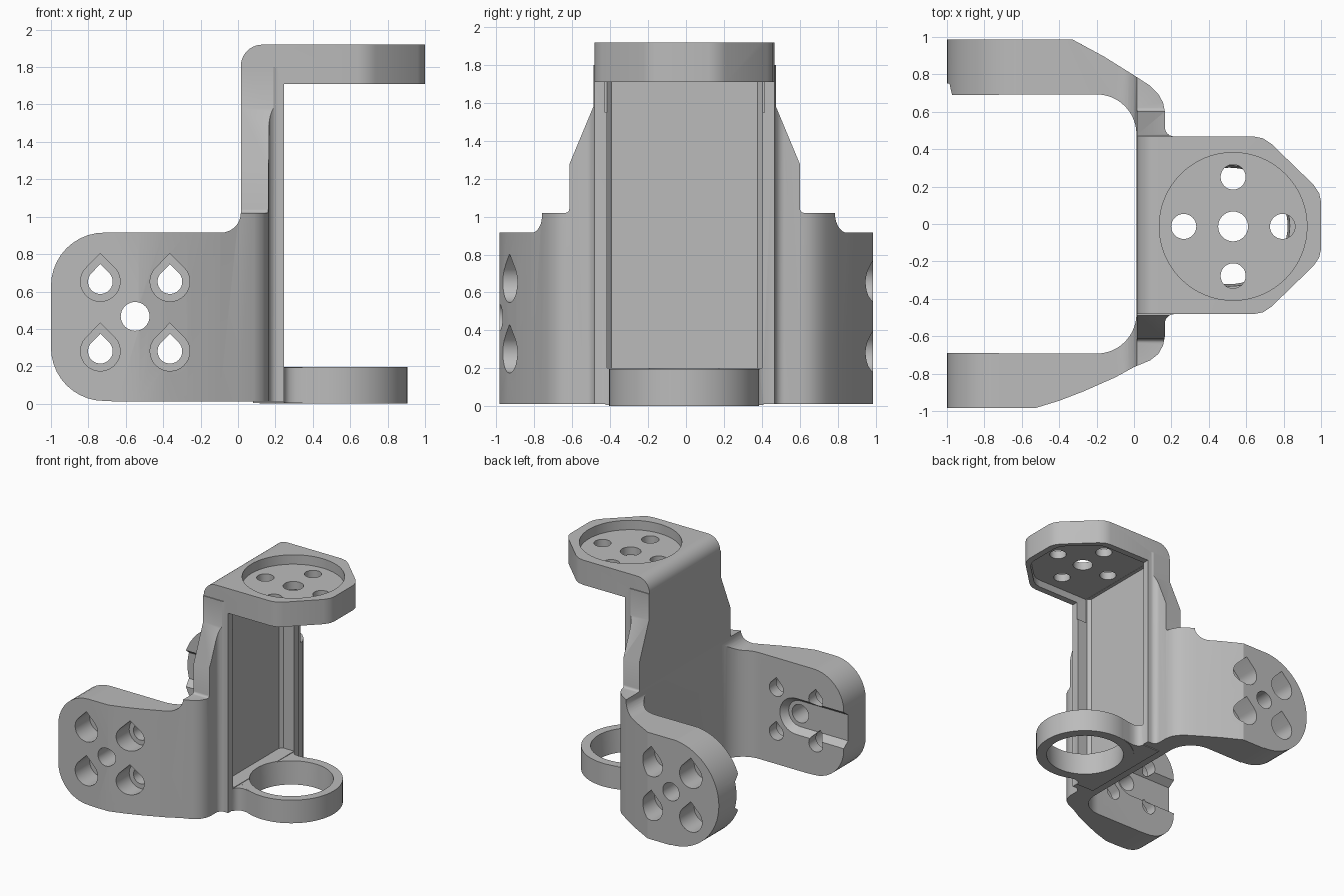
import bpy, math

default = bpy.data.objects.get("Cube")
if default:
    bpy.data.objects.remove(default, do_unlink=True)

grey = bpy.data.materials.new("light grey plastic")
grey.use_nodes = True
grey.diffuse_color = (0.5, 0.5, 0.5, 1)
grey.node_tree.nodes["Principled BSDF"].inputs["Base Color"].default_value = (0.5, 0.5, 0.5, 1)

CY = -0.007                # centre line of the bracket in y
SEAT = (0.53, -0.013)      # centre of the round seat
RING = (0.51, -0.01)       # centre of the bottom ring
PX, PZ = -0.55, 0.467      # pivot of the arms


def arc(cx, cy, r, a0, a1, n=10):
    """Points on an arc, angles in degrees."""
    return [(cx + r * math.cos(math.radians(a0 + (a1 - a0) * i / n)),
             cy + r * math.sin(math.radians(a0 + (a1 - a0) * i / n))) for i in range(n + 1)]


def prism(name, pts, axis, lo, hi, flare=None):
    """Extrude a 2D outline along an axis; flare=(centre, factor) scales the far end."""
    place = {"x": lambda u, v, w: (w, u, v),
             "y": lambda u, v, w: (u, w, v),
             "z": lambda u, v, w: (u, v, w)}[axis]
    far = pts
    if flare:
        (cx, cy), f = flare
        far = [(cx + (u - cx) * f, cy + (v - cy) * f) for u, v in pts]
    n = len(pts)
    verts = [place(u, v, lo) for u, v in pts] + [place(u, v, hi) for u, v in far]
    faces = [list(range(n))[::-1], list(range(n, 2 * n))]
    faces += [[i, (i + 1) % n, (i + 1) % n + n, i + n] for i in range(n)]
    mesh = bpy.data.meshes.new(name)
    mesh.from_pydata(verts, [], faces)
    area = sum(pts[i - 1][0] * pts[i][1] - pts[i][0] * pts[i - 1][1] for i in range(n))
    if (area < 0) != (axis == "y"):
        mesh.flip_normals()
    mesh.materials.append(grey)
    ob = bpy.data.objects.new(name, mesh)
    bpy.context.collection.objects.link(ob)
    return ob


def combine(target, tool, op):
    mod = target.modifiers.new("combine", "BOOLEAN")
    mod.operation, mod.solver, mod.object = op, "EXACT", tool
    bpy.context.view_layer.objects.active = target
    bpy.ops.object.modifier_apply(modifier=mod.name)
    bpy.data.objects.remove(tool, do_unlink=True)


def circle(cx, cy, r, n=48):
    return arc(cx, cy, r, 0, 360, n)[:-1]


def teardrop(cx, cz, r):
    """Circle with a pointed top."""
    return arc(cx, cz, r, 140, 400, 24) + [(cx, cz + r * 1.42)]


def mirror(pts):
    """Close an outline by mirroring it over the centre line."""
    return pts + [(x, 2 * CY - y) for x, y in reversed(pts)]


# Plan of both arms and the upright web
inner = [(-1, 0.69)] + arc(-0.2, 0.48, 0.213, 90, 0, 14)
back_outer = (arc(0.215, CY + 0.525, 0.05, 270, 180, 6)
              + [(0.165, 0.6), (0.155, 0.65), (0.13, 0.695), (0.085, 0.74), (0, 0.795),
                 (-0.16, 0.895), (-0.33, 0.987), (-1, 0.987)])
front_outer = ([(-1, -0.985), (-0.53, -0.985), (-0.4, -0.945), (-0.27, -0.895), (-0.1, -0.82),
                (0, -0.765), (0.085, -0.73), (0.13, -0.695), (0.155, -0.65), (0.165, -0.6)]
               + arc(0.215, CY - 0.525, 0.05, 180, 90, 6))
plan = ([(x, -y) for x, y in reversed(inner)] + front_outer
        + [(0.245, CY - 0.475), (0.245, CY + 0.475)] + back_outer + inner)
bracket = prism("bracket", plan, "z", 0.012, 1.8)

# Silhouette across the web: wide arms, shoulder, tapering wings
half = ([(1.2, -0.1), (1.2, 1.02)] + arc(0.622, 1.04, 0.02, 270, 180, 4)
        + [(0.602, 1.275), (0.475, 1.58), (0.475, 1.9)])
wings = half + [(2 * CY - y, z) for y, z in reversed(half)]
combine(bracket, prism("wing_profile", wings, "x", -1.2, 0.4), "INTERSECT")


# Top plate with clipped corners
def plate_outline(inset, start):
    h = 0.475 - inset
    return mirror([(start, CY + h), (0.64, CY + h), (0.69, CY + h - 0.01), (0.735, CY + h - 0.04),
                   (0.96 - inset, 0.21), (0.99 - inset, 0.165), (1 - inset, 0.12)])


combine(bracket, prism("top_plate", plate_outline(0, 0.0), "z", 1.71, 1.92), "UNION")

# Side silhouette: rounded arm ends, fillet to the web, rounded top corner
side = (arc(-0.715, 0.3, 0.285, 270, 180) + arc(-0.715, 0.63, 0.285, 180, 90)
        + arc(-0.09, 1.02, 0.105, 270, 360, 8) + arc(0.13, 1.805, 0.115, 180, 90)
        + [(1.1, 1.92), (1.1, 0.01), (-0.6, 0.01)])
combine(bracket, prism("side_profile", side, "y", -1.2, 1.2), "INTERSECT")

# The back arm ends in a full half circle
trim = arc(PX, PZ, 0.45, 90, 270, 32) + [(PX, -0.1), (-1.2, -0.1), (-1.2, 1.1), (PX, 1.1)]
combine(bracket, prism("back_arm_trim", trim, "y", 0.5, 1.2), "DIFFERENCE")

# Bottom ring with its necked foot
foot = mirror([(0.08, 0.41), (0.245, 0.41), (0.255, 0.385), (0.275, 0.368), (0.31, 0.36),
               (0.36, 0.365), (0.42, 0.377), (0.5, 0.385)])
combine(bracket, prism("ring_foot", foot, "z", 0.005, 0.195), "UNION")
combine(bracket, prism("ring", circle(*RING, 0.396, 64), "z", 0.0, 0.196), "UNION")
combine(bracket, prism("ring_hole", circle(*RING, 0.308, 64), "z", -0.05, 0.25, (RING, 1.06)),
        "DIFFERENCE")

# Recessed web panel, hollow under the plate, and round seat on top
panel = mirror([(0.4, CY + 0.41), (0.145, CY + 0.41), (0.12, CY + 0.385)])
combine(bracket, prism("panel_recess", panel, "z", 0.2, 1.77), "DIFFERENCE")
combine(bracket, prism("plate_hollow", plate_outline(0.055, 0.15), "z", 1.55, 1.772), "DIFFERENCE")
combine(bracket, prism("round_seat", circle(*SEAT, 0.395, 64), "z", 1.84, 2.0), "DIFFERENCE")

# Seat holes
combine(bracket, prism("seat_hole", circle(*SEAT, 0.08, 32), "z", 1.6, 2), "DIFFERENCE")
for k in range(4):
    a = k * math.pi / 2
    hole = circle(SEAT[0] + 0.264 * math.cos(a), SEAT[1] + 0.264 * math.sin(a), 0.067, 32)
    combine(bracket, prism("seat_hole", hole, "z", 1.6, 2), "DIFFERENCE")

# Arm holes: pivot bore, screw holes with deep teardrop counterbores
combine(bracket, prism("pivot_bore", circle(PX, PZ, 0.077, 32), "y", -1.2, 1.2), "DIFFERENCE")
for dx in (-0.186, 0.186):
    for dz in (-0.186, 0.186):
        c = (PX + dx, PZ + dz)
        combine(bracket, prism("screw_hole", teardrop(*c, 0.066), "y", -1.2, 1.2), "DIFFERENCE")
        for lo, hi in ((-1.2, -0.79), (0.79, 1.2)):
            combine(bracket, prism("counterbore", teardrop(*c, 0.106), "y", lo, hi), "DIFFERENCE")


# Flared slots on the inner faces of the arms, open at the arm ends
def slot(r):
    return arc(PX, PZ, r, -90, 90, 16) + [(-2, PZ + r), (-2, PZ - r)]


for lo, hi, r0, r1 in ((-0.75, -0.6, 0.11, 0.22), (0.6, 0.75, 0.22, 0.11)):
    combine(bracket, prism("arm_slot", slot(r0), "y", lo, hi, ((PX, PZ), r1 / r0)), "DIFFERENCE")

# Smooth the curved faces, keep edges sharp
bpy.ops.object.select_all(action="DESELECT")
bracket.select_set(True)
bpy.context.view_layer.objects.active = bracket
bpy.ops.object.shade_smooth_by_angle(angle=math.radians(28))
